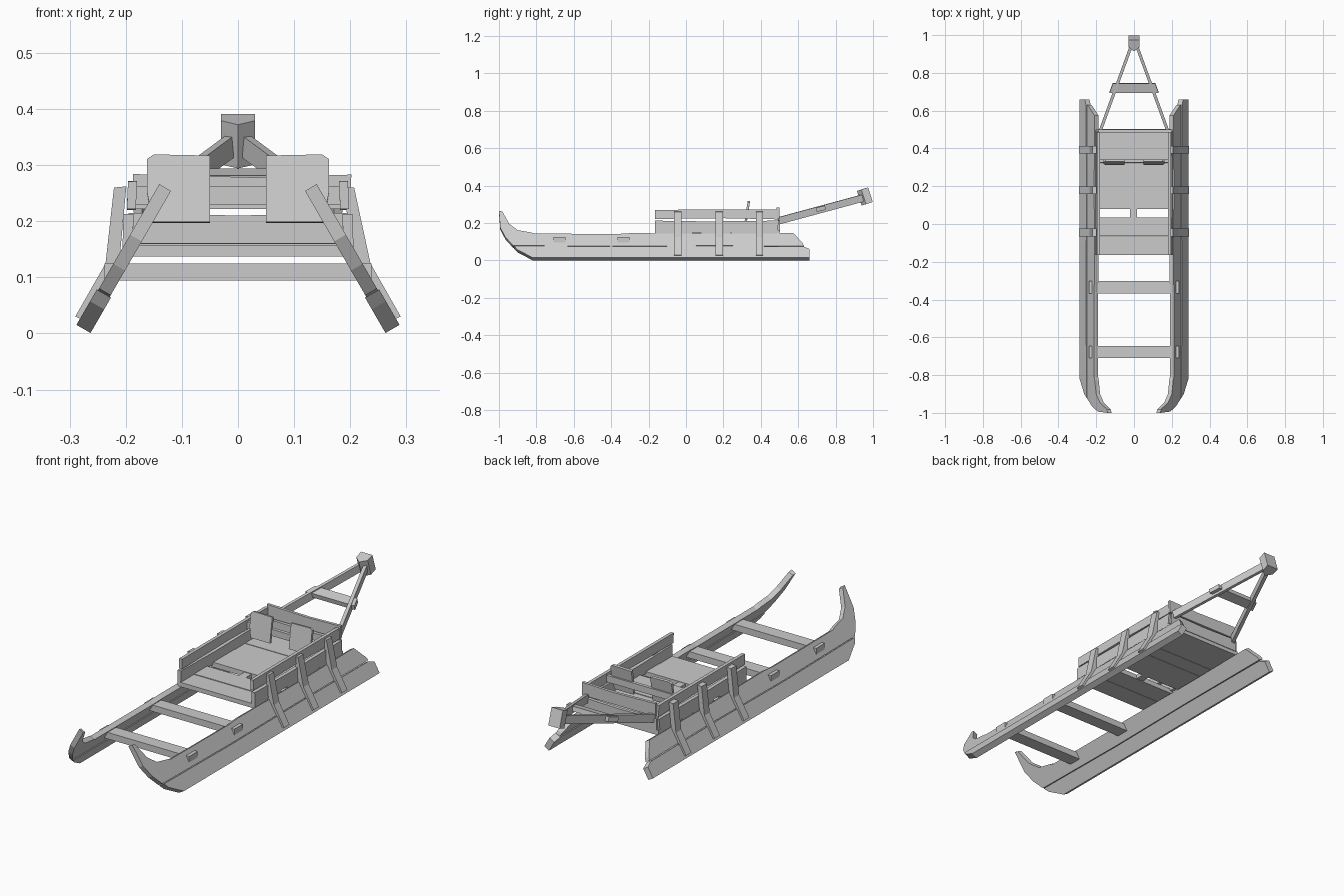
import bpy, bmesh, math
from mathutils import Vector


def prism(name, pts, off):
    """Flat polygon pts thickened by +/- off/2."""
    off = Vector(off) / 2
    bm = bmesh.new()
    a = [bm.verts.new(Vector(p) - off) for p in pts]
    b = [bm.verts.new(Vector(p) + off) for p in pts]
    n = len(pts)
    bm.faces.new(a)
    bm.faces.new(b[::-1])
    for i in range(n):
        j = (i + 1) % n
        bm.faces.new((a[j], a[i], b[i], b[j]))
    bmesh.ops.recalc_face_normals(bm, faces=bm.faces)
    me = bpy.data.meshes.new(name)
    bm.to_mesh(me)
    bm.free()
    ob = bpy.data.objects.new(name, me)
    bpy.context.collection.objects.link(ob)
    return ob


def box(name, x, y, z):
    return prism(name, [(x[0], y[0], sum(z) / 2), (x[1], y[0], sum(z) / 2),
                        (x[1], y[1], sum(z) / 2), (x[0], y[1], sum(z) / 2)],
                 (0, 0, z[1] - z[0]))


def beam(name, p, q, thick, height):
    """Bar from p to q, thick sideways and height upward."""
    p, q = Vector(p), Vector(q)
    d = (q - p).normalized()
    side = d.cross(Vector((0, 0, 1))).normalized()
    up = side.cross(d) * height / 2
    return prism(name, [p - up, q - up, q + up, p + up], side * thick)


# runner profiles as (y, z) on a plane leaning inward by 30 degrees
lower = [(-0.82, 0.008), (0.66, 0.008), (0.66, 0.055), (0.625, 0.068), (0.1, 0.07),
         (-0.4, 0.067), (-0.92, 0.071), (-0.9, 0.05)]
upper = [(-0.925, 0.074), (-0.4, 0.07), (0.1, 0.073), (0.63, 0.072), (0.625, 0.085),
         (0.575, 0.14), (0.2, 0.138), (-0.3, 0.14), (-0.36, 0.136), (-0.65, 0.137),
         (-0.81, 0.138), (-0.83, 0.144), (-0.9, 0.156), (-0.945, 0.19),
         (-0.982, 0.256), (-1.0, 0.26), (-0.993, 0.17), (-0.965, 0.118)]
T = math.tan(math.radians(30))

for s, side in ((1, "right"), (-1, "left")):
    nrm = Vector((s * 0.866, 0, 0.5))
    for nm, prof, th in (("runner_shoe", lower, 0.029), ("runner_rail", upper, 0.024)):
        prism(f"{side}_{nm}", [(s * (0.28 - z * T), y, z) for y, z in prof], nrm * th)

    # bent uprights outside the runner
    top = 0.207 if s > 0 else 0.221
    for i, y in enumerate((-0.045, 0.178, 0.393)):
        prof = [(0.29, 0.03), (0.236, 0.125), (top, 0.26), (top - 0.022, 0.262),
                (0.212, 0.122), (0.272, 0.022)]
        prism(f"{side}_upright_{i}", [(s * x, y, z) for x, z in prof], (0, 0.04, 0))

    # side boards
    prism(f"{side}_lower_side_board",
          [(s * 0.197, -0.165, 0.15), (s * 0.197, 0.49, 0.15), (s * 0.195, 0.495, 0.213),
           (s * 0.195, 0.1, 0.209), (s * 0.195, -0.165, 0.213)], (0.018, 0, 0))
    prism(f"{side}_upper_side_board",
          [(s * 0.19, -0.165, 0.222), (s * 0.19, 0.2, 0.226), (s * 0.19, 0.49, 0.22),
           (s * 0.188, 0.485, 0.272), (s * 0.188, -0.165, 0.271)], (0.016, 0, 0))

    # backrest panel, leaning back
    prism(f"{side}_backrest",
          [(s * 0.05, 0.318, 0.198), (s * 0.152, 0.318, 0.198), (s * 0.162, 0.325, 0.25),
           (s * 0.162, 0.335, 0.31), (s * 0.15, 0.336, 0.318), (s * 0.05, 0.336, 0.316)],
          (0, 0.012, -0.002))

    # tow arm
    beam(f"{side}_tow_arm", (s * 0.178, 0.495, 0.212), (s * 0.012, 0.95, 0.335), 0.016, 0.038)

# cross bars through the runners
for i, y in enumerate((-0.677, -0.335)):
    box(f"cross_bar_{i}", (-0.238, 0.238), (y - 0.032, y + 0.032), (0.094, 0.125))

# deck planks, with an opening split by a middle strip
for i, (y0, y1, z) in enumerate(((-0.165, -0.065, 0.158), (-0.063, 0.035, 0.16),
                                 (0.08, 0.24, 0.161), (0.242, 0.32, 0.159), (0.322, 0.5, 0.16))):
    box(f"deck_plank_{i}", (-0.205, 0.205), (y0, y1), (0.137, z))
box("deck_middle_strip", (-0.022, 0.015), (0.03, 0.09), (0.138, 0.158))

# rail behind the backrests
box("backrest_rail", (-0.182, 0.182), (0.326, 0.342), (0.23, 0.262))

# tail boards
prism("lower_tail_board", [(-0.195, 0.495, 0.155), (0.195, 0.495, 0.155), (0.195, 0.495, 0.215),
                           (0, 0.495, 0.21), (-0.195, 0.495, 0.215)], (0, 0.016, 0))
prism("upper_tail_board", [(-0.187, 0.492, 0.222), (0.2, 0.492, 0.222), (0.202, 0.492, 0.283),
                           (0.03, 0.492, 0.278), (-0.187, 0.492, 0.284)], (0, 0.014, 0))

# tow spreader and wedge-fronted end block
prism("tow_spreader", [(-0.13, 0.697, 0.27), (0.13, 0.697, 0.27),
                       (0.112, 0.745, 0.283), (-0.112, 0.745, 0.283)], (0, -0.005, 0.022))
prism("tow_end_block", [(0, 0.926, 0.333), (0.03, 0.95, 0.34), (0.03, 0.986, 0.352),
                        (-0.03, 0.986, 0.352), (-0.03, 0.95, 0.34)], (0, -0.025, 0.078))
